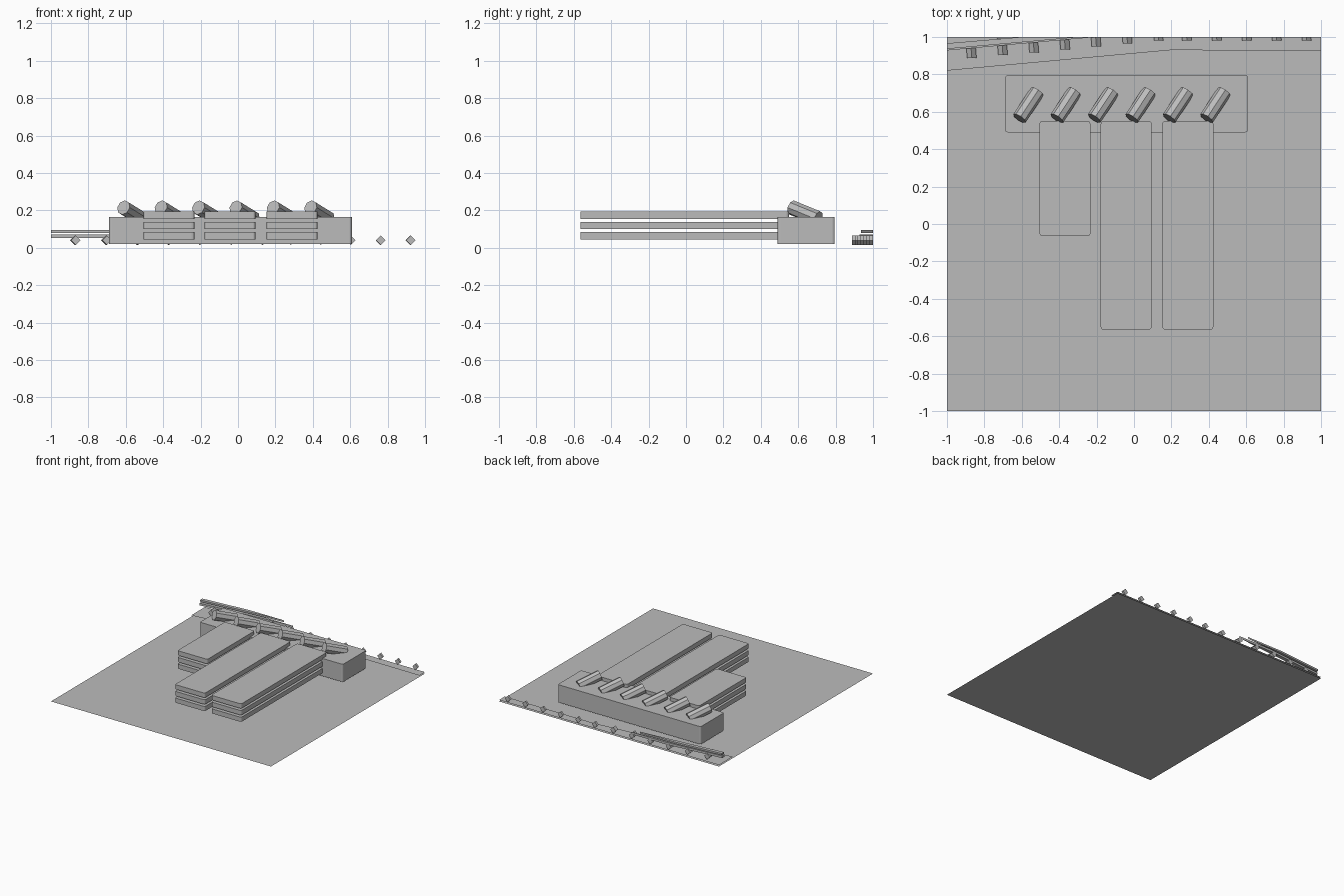
import bpy
import bmesh
from mathutils import Vector

cube = bpy.data.objects.get("Cube")
if cube:
    bpy.data.objects.remove(cube, do_unlink=True)

grey = bpy.data.materials.new("light_grey")
grey.use_nodes = True
grey.diffuse_color = (0.5, 0.5, 0.5, 1)
grey.node_tree.nodes["Principled BSDF"].inputs["Base Color"].default_value = (0.5, 0.5, 0.5, 1)


def finish(name, bm):
    mesh = bpy.data.meshes.new(name)
    bm.to_mesh(mesh)
    bm.free()
    mesh.materials.append(grey)
    obj = bpy.data.objects.new(name, mesh)
    bpy.context.collection.objects.link(obj)
    return obj


def sheet(name, outline, z):
    """Flat single-sided surface facing up."""
    bm = bmesh.new()
    bm.faces.new([bm.verts.new((x, y, z)) for x, y in outline])
    bm.normal_update()
    return finish(name, bm)


def prism(name, outline, sweep):
    """Sweep a 3D outline along a vector into a closed solid."""
    bm = bmesh.new()
    face = bm.faces.new([bm.verts.new(p) for p in outline])
    new = bmesh.ops.extrude_face_region(bm, geom=[face], use_keep_orig=True)["geom"]
    moved = [v for v in new if isinstance(v, bmesh.types.BMVert)]
    bmesh.ops.translate(bm, verts=moved, vec=sweep)
    bmesh.ops.recalc_face_normals(bm, faces=bm.faces)
    return finish(name, bm)


def block(name, x0, x1, y0, y1, z0, z1, corner=0.015):
    """Box with rounded upright corners."""
    bm = bmesh.new()
    bmesh.ops.create_cube(bm, size=1)
    for v in bm.verts:
        v.co = (x1 if v.co.x > 0 else x0, y1 if v.co.y > 0 else y0, z1 if v.co.z > 0 else z0)
    upright = [e for e in bm.edges if abs(e.verts[0].co.z - e.verts[1].co.z) > 0.001]
    bmesh.ops.bevel(bm, geom=upright, offset=corner, segments=3, profile=0.5, affect='EDGES')
    return finish(name, bm)


# Ground and the raised strip along the back edge
sheet("ground", [(-1, -1), (1, -1), (1, 1), (-1, 1)], 0)
sheet("back_strip", [(-1, 0.82), (0.2, 0.93), (1, 0.925), (1, 1), (-1, 1)], 0.012)

# Main hall and three wings of stacked floors
block("main_hall", -0.69, 0.61, 0.49, 0.795, 0.02, 0.165)
for wing, (left, front) in enumerate([(-0.505, -0.065), (-0.178, -0.565), (0.152, -0.565)]):
    for floor in range(3):
        z = 0.045 + floor * 0.055
        block(f"wing_{wing + 1}_floor_{floor + 1}", left, left + 0.272, front, 0.55, z, z + 0.038)

# Slanted octagonal roof lights, sunk into the hall roof
axis = Vector((0.55, 0.83, -0.34)).normalized()
for i in range(6):
    bm = bmesh.new()
    bmesh.ops.create_cone(bm, cap_ends=True, segments=8, radius1=0.04, radius2=0.04, depth=0.18)
    light = finish(f"roof_light_{i + 1}", bm)
    light.rotation_euler = axis.to_track_quat('Z', 'Y').to_euler()
    light.location = Vector((-0.612 + 0.2 * i, 0.565, 0.215)) + axis * 0.09

# Diamond-section posts running to the back edge
for i in range(12):
    x = -0.867 + 0.1665 * i if i < 7 else 0.283 + 0.16 * (i - 7)
    front = 0.887 + 0.0155 * i if i < 7 else 0.982
    diamond = [(x - 0.025, front, 0.04), (x, front, 0.015), (x + 0.025, front, 0.04), (x, front, 0.065)]
    length = min(0.09, 1 - front)
    prism(f"post_{i + 1}", diamond, (-0.08 * length, length, 0))

# Double rail crossing the back left corner
for name, inset, z, height in [("lower_rail", 0, 0.053, 0.018), ("upper_rail", 0.008, 0.08, 0.014)]:
    y = 0.928 + inset
    end = -0.2 - inset * 10
    outline = [(-1, y, z), (end, 1, z), (end - 0.32, 1, z), (-1, y + 0.03, z)]
    prism(name, outline, (0, 0, height))
